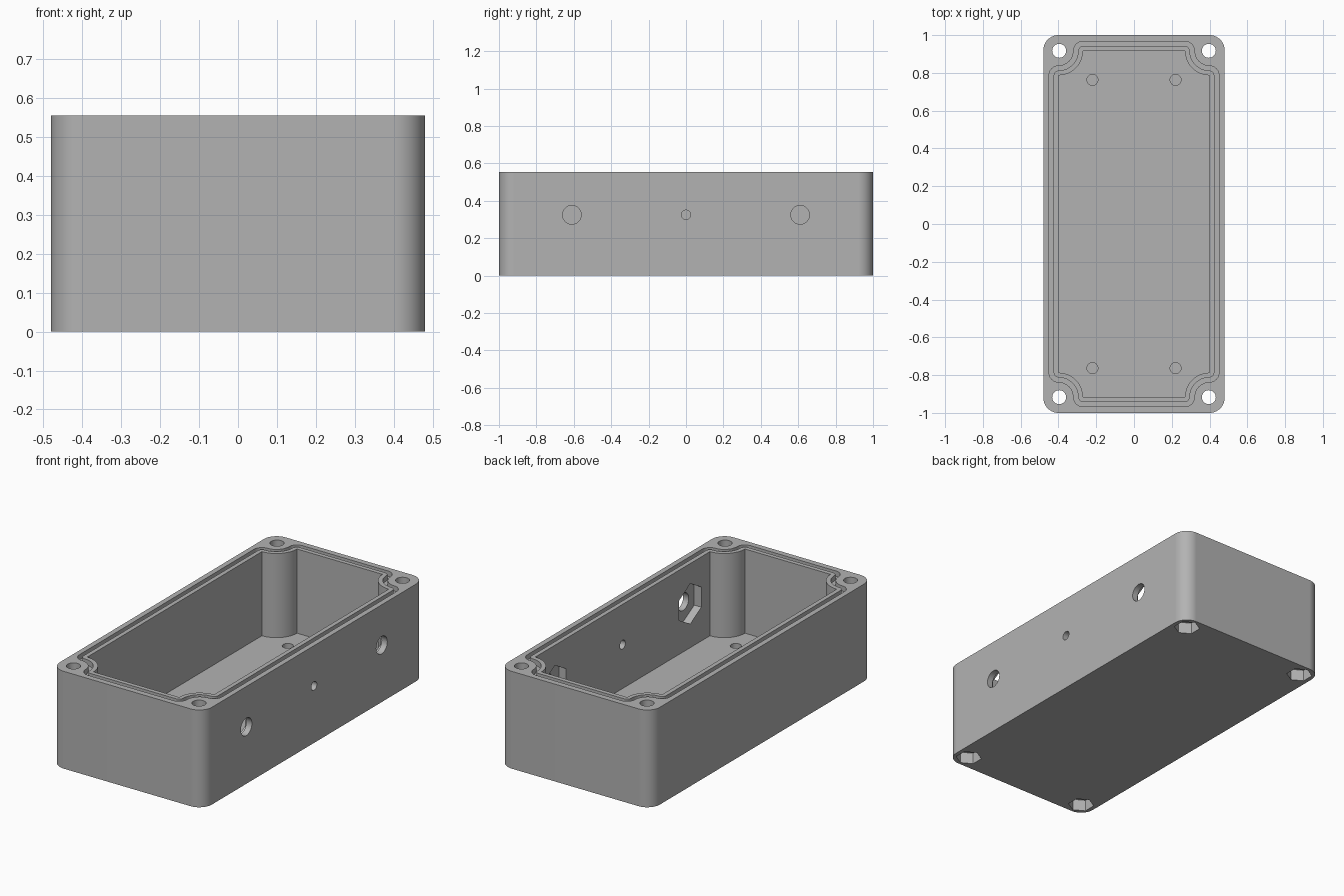
import bpy, bmesh, math
from mathutils import Matrix

cube = bpy.data.objects.get("Cube")
if cube:
    bpy.data.objects.remove(cube, do_unlink=True)

# Main sizes
HALF_X, HALF_Y, HEIGHT = 0.48, 1.0, 0.555
CAV_X, CAV_Y, FLOOR = 0.40, 0.917, 0.075
BOSS_R, CORNER_R = 0.13, 0.08
SCREW_X, SCREW_Y = 0.396, 0.917

grey = bpy.data.materials.new("plain grey")
grey.use_nodes = True
grey.diffuse_color = (0.45, 0.45, 0.45, 1)
grey.node_tree.nodes["Principled BSDF"].inputs["Base Color"].default_value = grey.diffuse_color


def arc(cx, cy, r, start, end, n=10):
    """Points along an arc, angles in degrees."""
    if r < 1e-6:
        return [(cx, cy)]
    angles = [math.radians(start + (end - start) * i / n) for i in range(n + 1)]
    return [(cx + r * math.cos(a), cy + r * math.sin(a)) for a in angles]


def four_way(quarter):
    """Mirror a counter-clockwise quarter outline into a full loop."""
    half = quarter + [(-x, y) for x, y in reversed(quarter)]
    loop = half + [(-x, -y) for x, y in half]
    return [p for i, p in enumerate(loop) if math.dist(p, loop[i - 1]) > 1e-5]


def cavity_outline(d):
    """Rectangle with round corner bosses, grown outward by d."""
    low, side = CAV_Y - BOSS_R, CAV_X - BOSS_R
    return four_way(arc(CAV_X, low, d, 0, 90, 6)
                    + arc(CAV_X, CAV_Y, BOSS_R - d, 270, 180, 12)[1:]
                    + arc(side, CAV_Y, d, 0, 90, 6)[1 if d else 0:])


def prism(name, outline, z0, z1, matrix=Matrix()):
    bm = bmesh.new()
    face = bm.faces.new([bm.verts.new((x, y, z0)) for x, y in outline])
    top = bmesh.ops.extrude_face_region(bm, geom=[face])["geom"]
    bmesh.ops.translate(bm, vec=(0, 0, z1 - z0),
                        verts=[v for v in top if isinstance(v, bmesh.types.BMVert)])
    bmesh.ops.transform(bm, matrix=matrix, verts=bm.verts)
    bmesh.ops.recalc_face_normals(bm, faces=bm.faces)
    mesh = bpy.data.meshes.new(name)
    bm.to_mesh(mesh)
    bm.free()
    mesh.materials.append(grey)
    obj = bpy.data.objects.new(name, mesh)
    bpy.context.scene.collection.objects.link(obj)
    return obj


def activate(obj):
    bpy.ops.object.select_all(action="DESELECT")
    obj.select_set(True)
    bpy.context.view_layer.objects.active = obj


def cut(target, cutter):
    mod = target.modifiers.new("cut", "BOOLEAN")
    mod.operation, mod.solver, mod.object = "DIFFERENCE", "EXACT", cutter
    activate(target)
    bpy.ops.object.modifier_apply(modifier=mod.name)
    bpy.data.objects.remove(cutter, do_unlink=True)


def polygon(r, sides, start=0):
    return arc(0, 0, r, start, start + 360, sides)[:-1]


# Outer body with rounded vertical corners
body = prism("enclosure_body",
             four_way(arc(HALF_X - CORNER_R, HALF_Y - CORNER_R, CORNER_R, 0, 90)),
             0, HEIGHT)

# Main cavity and the seal groove round the rim
cut(body, prism("cavity", cavity_outline(0), FLOOR, HEIGHT + 0.1))
groove = prism("groove", cavity_outline(0.05), HEIGHT - 0.03, HEIGHT + 0.1)
cut(groove, prism("groove_core", cavity_outline(0.025), 0, HEIGHT + 0.2))
cut(body, groove)

# Corner screw holes, nut pockets underneath, and blind holes in the floor
for sx in (-1, 1):
    for sy in (-1, 1):
        corner = Matrix.Translation((sx * SCREW_X, sy * SCREW_Y, 0))
        cut(body, prism("screw_hole", polygon(0.037, 32), -0.1, HEIGHT + 0.1, corner))
        cut(body, prism("nut_pocket", polygon(0.069, 6, 90), -0.1, 0.065, corner))
        mount = Matrix.Translation((sx * 0.22, sy * 0.763, 0))
        cut(body, prism("mount_hole", polygon(0.029, 32), 0.035, FLOOR + 0.1, mount))

# Holes through the left wall, the outer two with hexagonal recesses inside
for y, r in ((-0.61, 0.05), (0, 0.025), (0.61, 0.05)):
    side = Matrix.Translation((0, y, 0.325)) @ Matrix.Rotation(math.pi / 2, 4, "Y")
    cut(body, prism("side_hole", polygon(r, 32), 0.3, 0.6, side))
    if y:
        cut(body, prism("hex_recess", polygon(0.115, 6), 0.3, CAV_X + 0.045, side))

# Smooth round walls, crisp edges
activate(body)
bpy.ops.object.shade_smooth_by_angle(angle=math.radians(30))
weighted = body.modifiers.new("even_normals", "WEIGHTED_NORMAL")
weighted.keep_sharp = True
